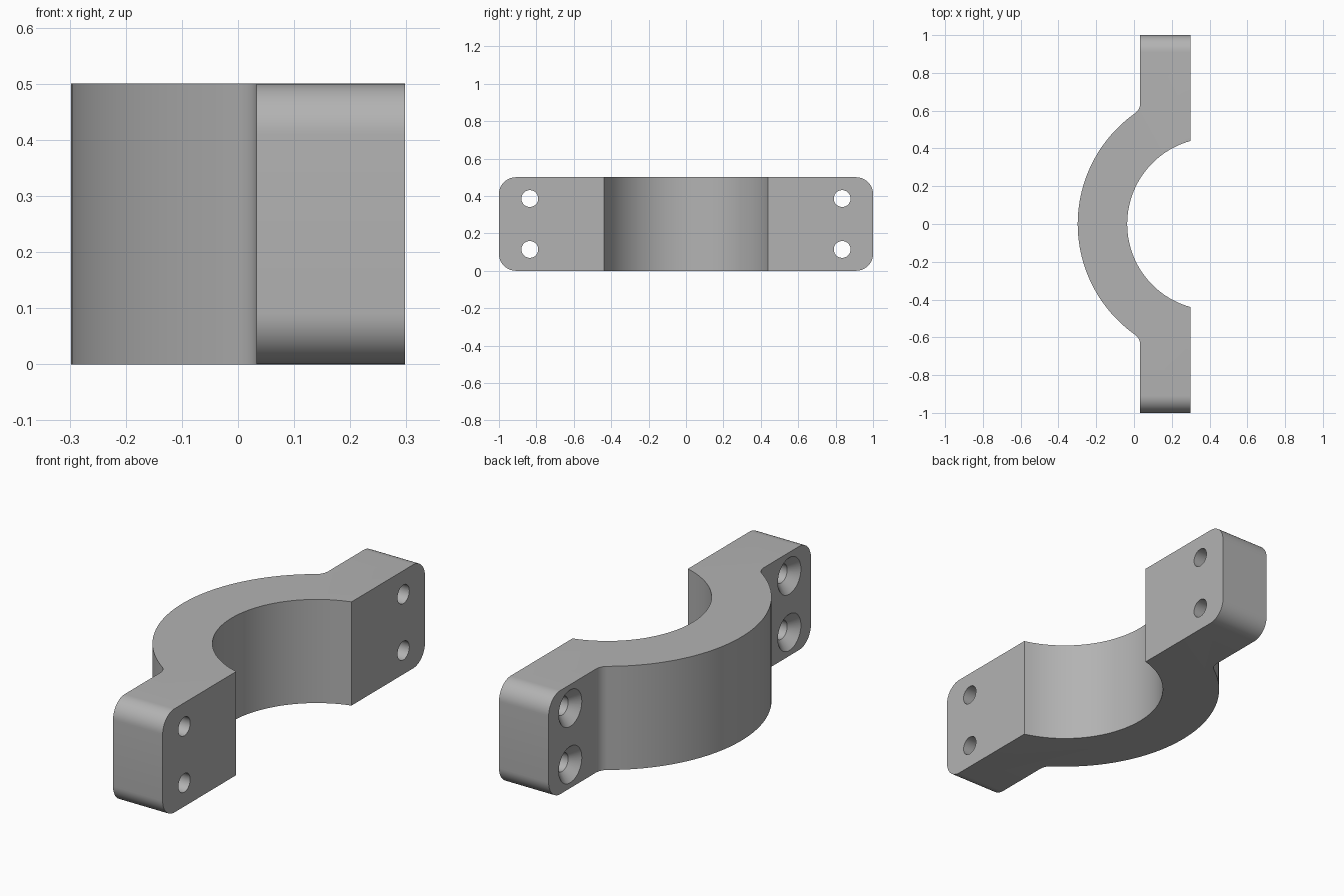
import bpy, bmesh
from math import sin, cos, pi, atan2, asin, sqrt
from mathutils import Matrix

cube = bpy.data.objects.get("Cube")
if cube:
    bpy.data.objects.remove(cube, do_unlink=True)

HEIGHT = 0.5
FACE, BACK = 0.298, 0.033           # mating face and outer face of the ears
CX, R_IN, R_OUT = 0.42, 0.456, 0.718  # shared bore and outer arc
FILLET, CORNER = 0.066, 0.09
HOLE_Y, HOLE_DZ = 0.835, 0.136
HOLE_R, SINK_R, SINK_DEPTH = 0.045, 0.088, 0.043

metal = bpy.data.materials.new("grey metal")
metal.use_nodes = True
GREY = (0.45, 0.45, 0.45, 1)
metal.diffuse_color = GREY
metal.node_tree.nodes["Principled BSDF"].inputs["Base Color"].default_value = GREY


def arc(cx, cy, r, a0, a1, n):
    return [(cx + r * cos(a0 + (a1 - a0) * i / n),
             cy + r * sin(a0 + (a1 - a0) * i / n)) for i in range(n + 1)]


def add_object(name, bm):
    bmesh.ops.recalc_face_normals(bm, faces=bm.faces[:])
    mesh = bpy.data.meshes.new(name)
    bm.to_mesh(mesh)
    bm.free()
    obj = bpy.data.objects.new(name, mesh)
    bpy.context.collection.objects.link(obj)
    return obj


# Plan outline: bore arc, ear, fillet and outer arc, mirrored across y = 0
fx = BACK - FILLET
fy = sqrt((R_OUT + FILLET) ** 2 - (CX - fx) ** 2)
meet = atan2(fy, fx - CX)
mouth = pi - asin(sqrt(R_IN ** 2 - (CX - FACE) ** 2) / R_IN)
half = arc(CX, 0, R_IN, pi, mouth, 24)
half += [(FACE, 1), (BACK, 1)]
half += arc(fx, fy, FILLET, 0, meet - pi, 8)
half += arc(CX, 0, R_OUT, meet, pi, 24)[1:]
outline = half + [(x, -y) for x, y in reversed(half[1:-1])]

# Clamp body with rounded ear ends
bm = bmesh.new()
base = bm.faces.new([bm.verts.new((x, y, 0)) for x, y in outline])
top = bmesh.ops.extrude_face_region(bm, geom=[base])["geom"]
bmesh.ops.translate(bm, vec=(0, 0, HEIGHT),
                    verts=[g for g in top if isinstance(g, bmesh.types.BMVert)])
ends = [e for e in bm.edges
        if all(abs(v.co.y) > 0.99 for v in e.verts)
        and abs(e.verts[0].co.x - e.verts[1].co.x) > 0.1]
bmesh.ops.bevel(bm, geom=ends, offset=CORNER, offset_type='OFFSET',
                segments=12, profile=0.5, affect='EDGES')
body = add_object("clamp_half", bm)
body.data.materials.append(metal)


# Countersunk bolt hole cutter: one revolved profile along x
def bolt_cutter(name, y, z, sides=40):
    slope = (SINK_R - HOLE_R) / SINK_DEPTH
    profile = [(BACK - 0.02, SINK_R + 0.02 * slope),
               (BACK + SINK_DEPTH, HOLE_R), (FACE + 0.05, HOLE_R)]
    bm = bmesh.new()
    rings = [[bm.verts.new((x, r * cos(2 * pi * i / sides), r * sin(2 * pi * i / sides)))
              for i in range(sides)] for x, r in profile]
    for a, b in zip(rings, rings[1:]):
        for i in range(sides):
            j = (i + 1) % sides
            bm.faces.new((a[i], a[j], b[j], b[i]))
    bm.faces.new(rings[0])
    bm.faces.new(rings[-1])
    bmesh.ops.transform(bm, matrix=Matrix.Translation((0, y, z)), verts=bm.verts[:])
    cutter = add_object(name, bm)
    cutter.data.materials.append(metal)
    cutter.hide_render = True
    return cutter


cutters = []
for side in (-1, 1):
    for level in (-1, 1):
        cutter = bolt_cutter("bolt_hole_cutter", side * HOLE_Y, HEIGHT / 2 + level * HOLE_DZ)
        cut = body.modifiers.new("bolt_hole", 'BOOLEAN')
        cut.operation = 'DIFFERENCE'
        cut.solver = 'EXACT'
        cut.object = cutter
        cutters.append(cutter)

# Bake the holes and drop the cutters
graph = bpy.context.evaluated_depsgraph_get()
body_mesh = bpy.data.meshes.new_from_object(body.evaluated_get(graph))
body.modifiers.clear()
body.data = body_mesh
for cutter in cutters:
    bpy.data.objects.remove(cutter, do_unlink=True)

# Smooth arcs, crisp edges
bpy.ops.object.select_all(action='DESELECT')
body.select_set(True)
bpy.context.view_layer.objects.active = body
bpy.ops.object.shade_smooth_by_angle(angle=pi / 6)
